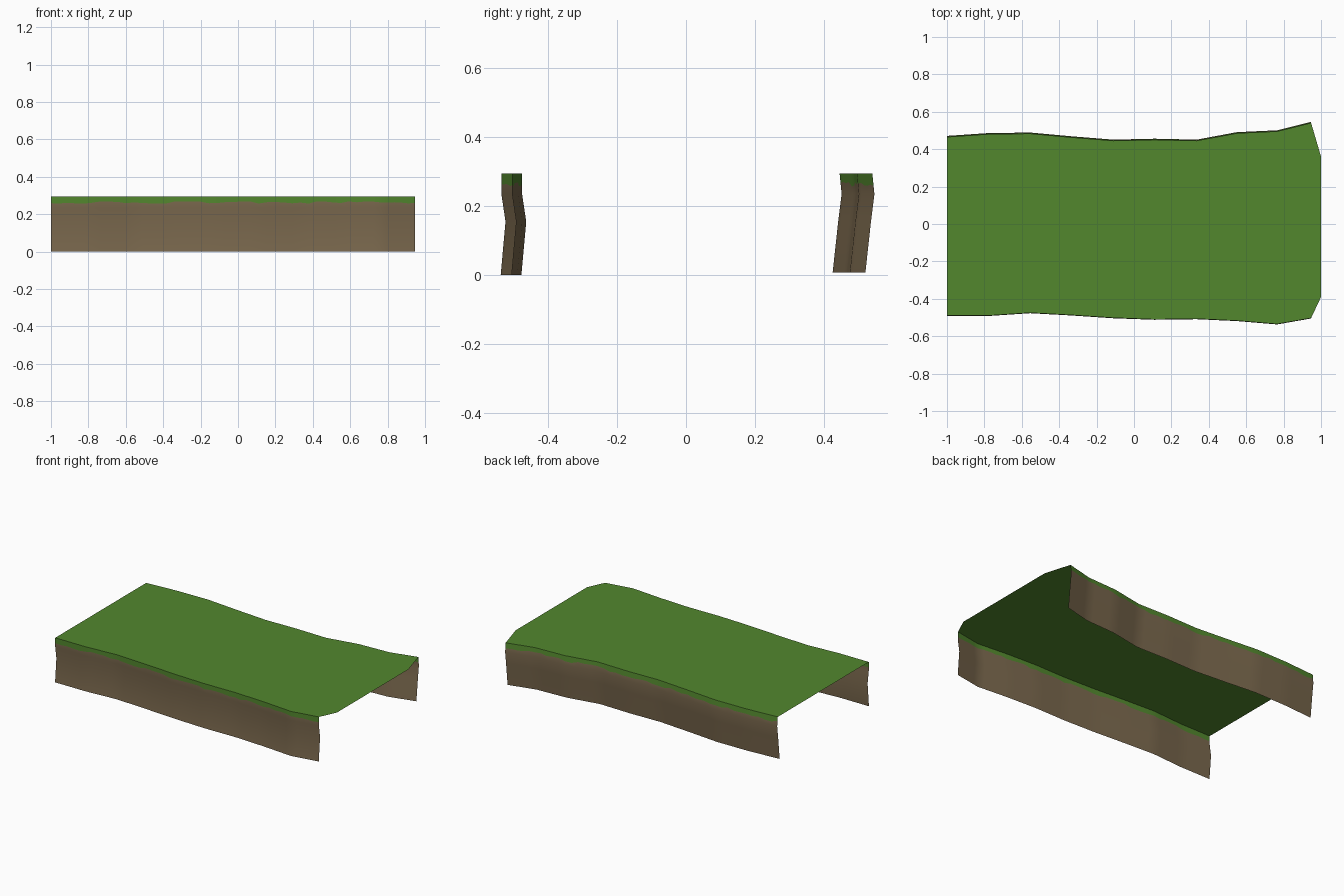
import bpy, bmesh, random

if "Cube" in bpy.data.objects:
    bpy.data.objects.remove(bpy.data.objects["Cube"])
random.seed(4)


def material(name, rgb):
    m = bpy.data.materials.new(name)
    m.diffuse_color = (*rgb, 1)
    m.use_nodes = True
    m.node_tree.nodes["Principled BSDF"].inputs["Base Color"].default_value = m.diffuse_color
    return m


grass = material("grass green", (0.085, 0.242, 0.027))
soil = material("soil brown", (0.195, 0.139, 0.075))

# Wavy plan outline of the two long edges
XS = [-1, -0.78, -0.555, -0.335, -0.11, 0.11, 0.335, 0.55, 0.765, 0.947]
FRONT = [-0.49, -0.49, -0.475, -0.487, -0.502, -0.51, -0.507, -0.517, -0.535, -0.503]
BACK = [0.465, 0.48, 0.483, 0.463, 0.445, 0.45, 0.445, 0.485, 0.495, 0.54]
TOP = 0.295


def make(name, mats, build):
    mesh = bpy.data.meshes.new(name)
    bm = bmesh.new()
    build(bm)
    bm.normal_update()
    bm.to_mesh(mesh)
    bm.free()
    for m in mats:
        mesh.materials.append(m)
    ob = bpy.data.objects.new(name, mesh)
    bpy.context.collection.objects.link(ob)
    return ob


# Flat grass sheet, a strip between both edges plus the tapered end
def build_top(bm):
    xs, f, b = XS + [1.0], FRONT + [-0.39], BACK + [0.36]
    low = [bm.verts.new((x, y, TOP)) for x, y in zip(xs, f)]
    high = [bm.verts.new((x, y, TOP)) for x, y in zip(xs, b)]
    for i in range(len(xs) - 1):
        bm.faces.new((low[i], low[i + 1], high[i + 1], high[i]))


make("grass_top", [grass], build_top)


# Soil bank: wavy edge swept down a bent profile, with a ragged grass lip
def bank(name, edge, profile, flip):
    def build(bm):
        path = []
        for i in range(len(XS) - 1):
            for k in range(5):
                t = k / 5
                path.append((XS[i] + t * (XS[i + 1] - XS[i]),
                             edge[i] + t * (edge[i + 1] - edge[i])))
        path.append((XS[-1], edge[-1]))
        cols = []
        for x, y in path:
            lip = random.uniform(0.256, 0.27)
            t = (TOP - lip) / (TOP - profile[1][1])
            rows = [profile[0], (t * profile[1][0], lip)] + profile[1:]
            cols.append([bm.verts.new((x, y + dy, z)) for dy, z in rows])
        for a, b in zip(cols, cols[1:]):
            for r in range(len(a) - 1):
                quad = (a[r], a[r + 1], b[r + 1], b[r])
                face = bm.faces.new(quad[::-1] if flip else quad)
                face.material_index = 0 if r == 0 else 1
                face.smooth = True
    make(name, [grass, soil], build)


bank("front_bank", FRONT, [(0, TOP), (0, 0.235), (0.012, 0.155), (-0.002, 0)], False)
bank("back_bank", BACK, [(0, TOP), (0.006, 0.235), (-0.004, 0.155), (-0.02, 0.008)], True)
